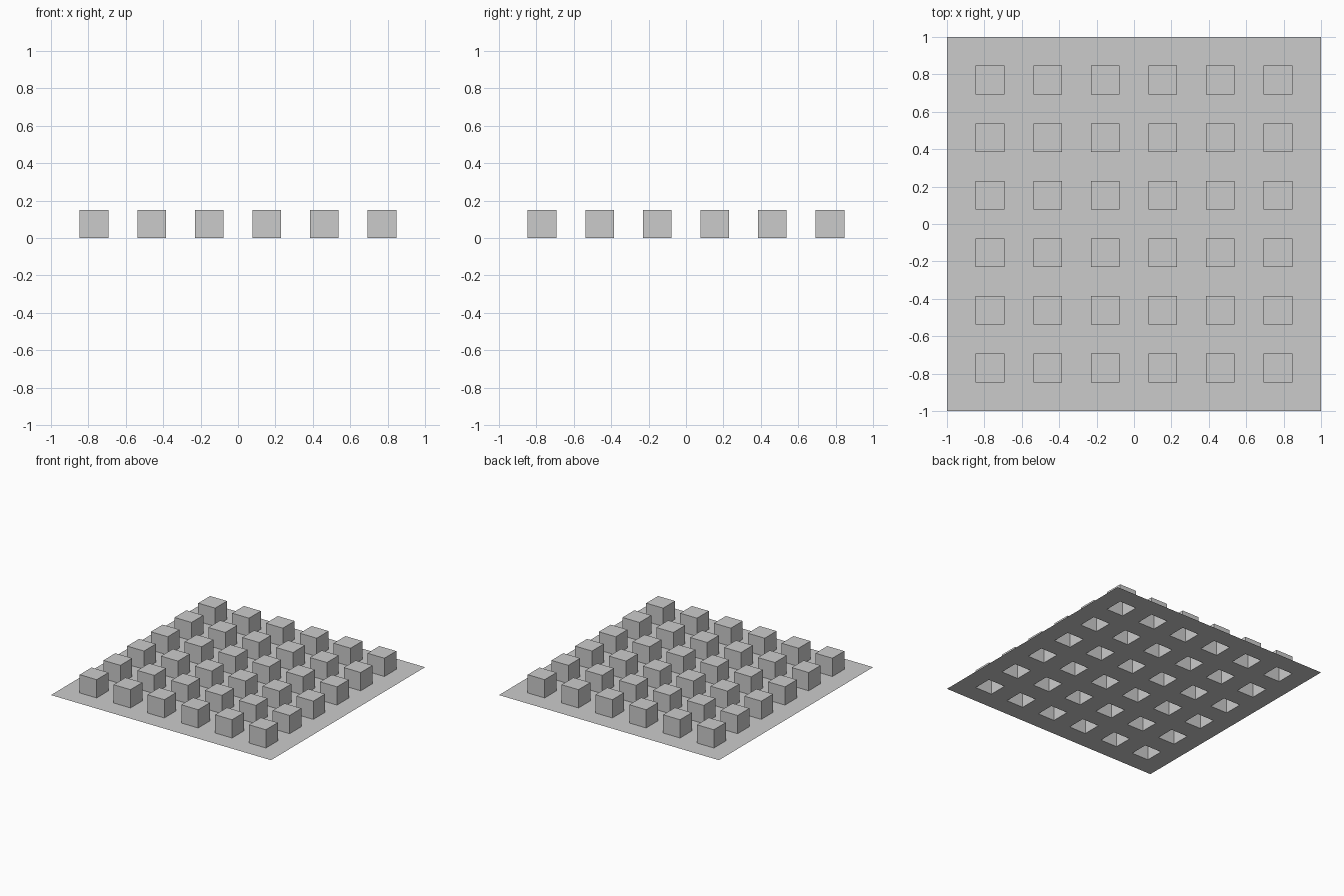
import bpy, bmesh

if "Cube" in bpy.data.objects:
    bpy.data.objects.remove(bpy.data.objects["Cube"])

CELLS = 13            # cells per side; every second inner cell is raised
CELL = 2.0 / CELLS
HEIGHT = 0.15

# Thin square sheet divided into cells
bm = bmesh.new()
bmesh.ops.create_grid(bm, x_segments=CELLS, y_segments=CELLS, size=1.0)


def is_raised(face):
    c = face.calc_center_median()
    return int((c.x + 1) / CELL) % 2 == 1 and int((c.y + 1) / CELL) % 2 == 1


# Raised hollow square studs, open underneath
studs = [f for f in bm.faces if is_raised(f)]
tops = bmesh.ops.extrude_discrete_faces(bm, faces=studs)["faces"]
for top in tops:
    for v in top.verts:
        v.co.z = HEIGHT

bmesh.ops.recalc_face_normals(bm, faces=bm.faces[:])
bm.normal_update()
if sum(f.normal.z * f.calc_area() for f in bm.faces) < 0:
    bmesh.ops.reverse_faces(bm, faces=bm.faces[:])

mesh = bpy.data.meshes.new("studded_sheet")
bm.to_mesh(mesh)
bm.free()
sheet = bpy.data.objects.new("studded_sheet", mesh)
bpy.context.collection.objects.link(sheet)
